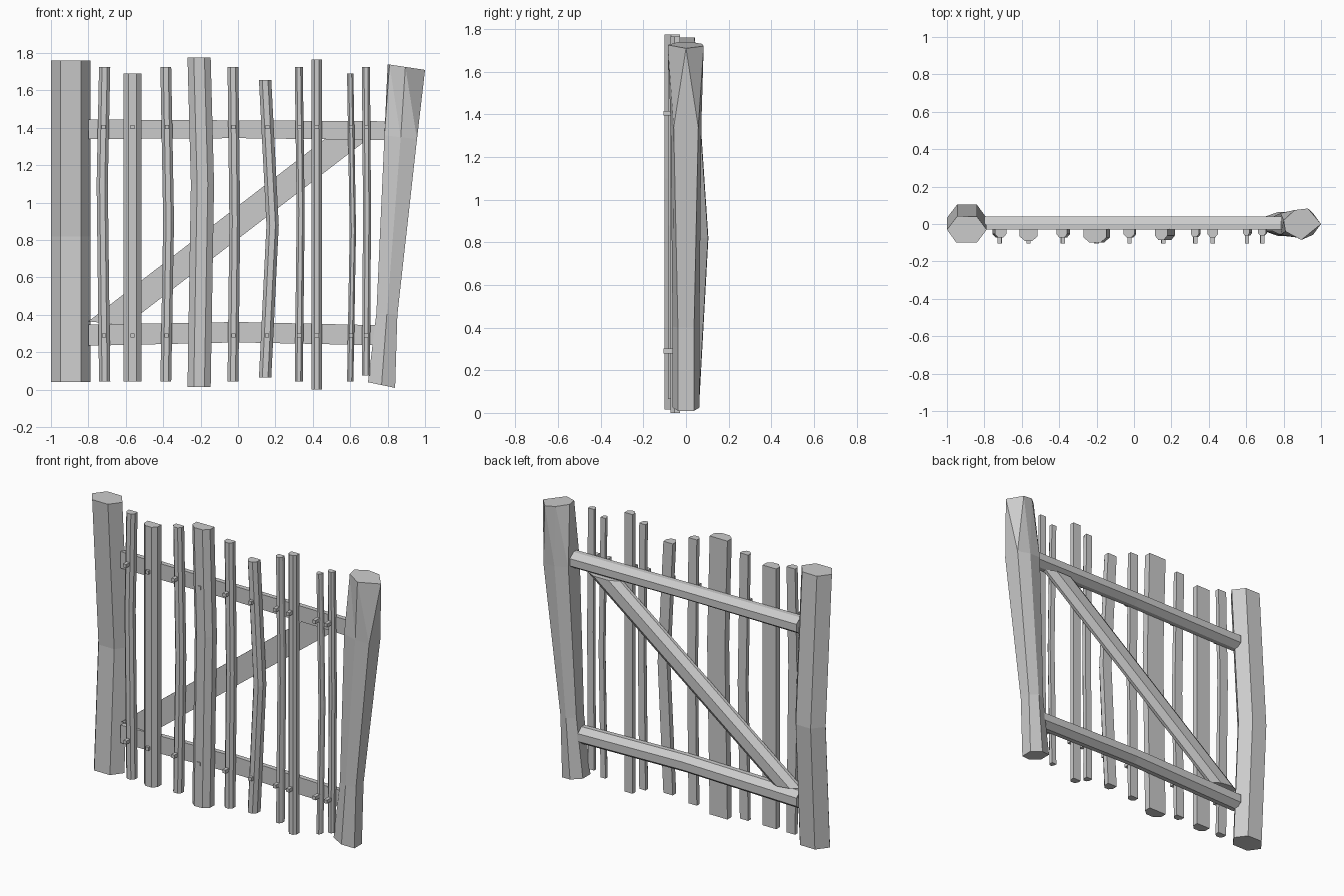
import bpy, bmesh

if "Cube" in bpy.data.objects:
    bpy.data.objects.remove(bpy.data.objects["Cube"])


def loft(name, rings, twist_last=False):
    """Skin a list of equal-length rings and cap both ends (flat shaded)."""
    bm = bmesh.new()
    vs = [[bm.verts.new(p) for p in r] for r in rings]
    n = len(rings[0])
    for k in range(len(vs) - 1):
        a, b = vs[k], vs[k + 1]
        for i in range(n):
            j = (i + 1) % n
            if twist_last and k == len(vs) - 2:      # antiprism section
                bm.faces.new((a[i], a[j], b[i]))
                bm.faces.new((b[i], a[j], b[j]))
            else:
                bm.faces.new((a[i], a[j], b[j], b[i]))
    bm.faces.new(vs[0])
    bm.faces.new(vs[-1])
    bmesh.ops.recalc_face_normals(bm, faces=bm.faces)
    me = bpy.data.meshes.new(name)
    bm.to_mesh(me)
    bm.free()
    ob = bpy.data.objects.new(name, me)
    bpy.context.collection.objects.link(ob)
    return ob


def strip(name, pairs, flat, mid, far, chamfer=0.27):
    """Split-log bar: flat on one side, chamfered on the other.
    pairs = (edge, opposite edge) points in the x-z plane along its length."""
    section = [(0, flat), (1, flat), (1, mid), (1 - chamfer, far), (chamfer, far), (0, mid)]
    rings = [[(a[0] + (b[0] - a[0]) * t, y, a[1] + (b[1] - a[1]) * t) for t, y in section]
             for a, b in pairs]
    return loft(name, rings)


# Left post: hexagonal, bowed backwards in the middle
hexa = [(-1, -.03), (-.95, -.10), (-.84, -.10), (-.788, -.03), (-.84, .04), (-.945, .042)]
loft("left_post", [[(x, y + dy, z) for x, y in hexa]
                   for z, dy in ((.04, .02), (.82, .063), (1.76, 0))])


# Right post: leaning, narrow waist, twisted top
def post_ring(xl, xr, zl, zr, w, s):
    c, h = (xl + xr) / 2, (xr - xl) / 2
    pts = [(1, -s), (1, s), (0, 1), (-1, s), (-1, -s), (0, -1)]
    return [(c + u * h, v * w, (zl + zr) / 2 + u * (zr - zl) / 2) for u, v in pts]


top = [(1.0, 0), (.93, .083), (.86, .075), (.80, .02), (.81, -.04), (.895, -.085)]
loft("right_post", [post_ring(.695, .84, .04, .01, .063, .6),
                    post_ring(.74, .852, .41, .40, .063, .6),
                    post_ring(.783, .957, 1.36, 1.34, .072, .8),
                    [(x, y, 1.74 - (x - .8) * .15) for x, y in top]], twist_last=True)

# Rails and diagonal brace, rounded side to the back
strip("top_rail", [((-.80, 1.34), (-.80, 1.445)), ((0, 1.345), (0, 1.44)),
                   ((.80, 1.335), (.80, 1.435))], -.03, 0, .04)
strip("bottom_rail", [((-.80, .235), (-.80, .348)), ((0, .253), (0, .362)),
                      ((.74, .238), (.74, .345))], -.03, 0, .04)
strip("diagonal_brace", [((-.60, .345), (-.80, .365)), ((.69, 1.337), (.46, 1.337))],
      -.02, 0, .03)

# Pickets: centre x, width, bottom z, top z, sideways bend, bend height, front y
pickets = [
    (-.713, .060, .045, 1.725, -.013, 1.10, -.072),
    (-.564, .095, .045, 1.690, 0, .90, -.090),
    (-.386, .058, .045, 1.725, .015, .90, -.072),
    (-.208, .124, .015, 1.775, .018, 1.10, -.100),
    (-.027, .058, .045, 1.725, .010, .90, -.072),
    (.145, .066, .065, 1.655, .040, .88, -.085),
    (.325, .043, .045, 1.725, .010, .95, -.070),
    (.421, .056, .000, 1.765, 0, .90, -.072),
    (.600, .034, .045, 1.690, .014, .85, -.062),
    (.684, .043, .075, 1.725, .006, .95, -.062),
]
for n, (x, w, z0, z1, bend, zb, front) in enumerate(pickets, 1):
    path = [(x, z0), (x + bend, zb), (x, z1)]
    strip(f"picket_{n}", [((c - w / 2, z), (c + w / 2, z)) for c, z in path],
          -.028, -.028 + (front + .028) * .6, front)
    # Square nails where the picket crosses each rail
    for label, z in (("low", .29), ("high", 1.405)):
        f = (z - z0) / (zb - z0) if z < zb else (z1 - z) / (z1 - zb)
        cx, r = x + bend * f, .011
        square = [(-r, -r), (r, -r), (r, r), (-r, r)]
        loft(f"nail_{n}_{label}", [[(cx + u, y, z + v) for u, v in square]
                                   for y in (-.105, -.04)])
